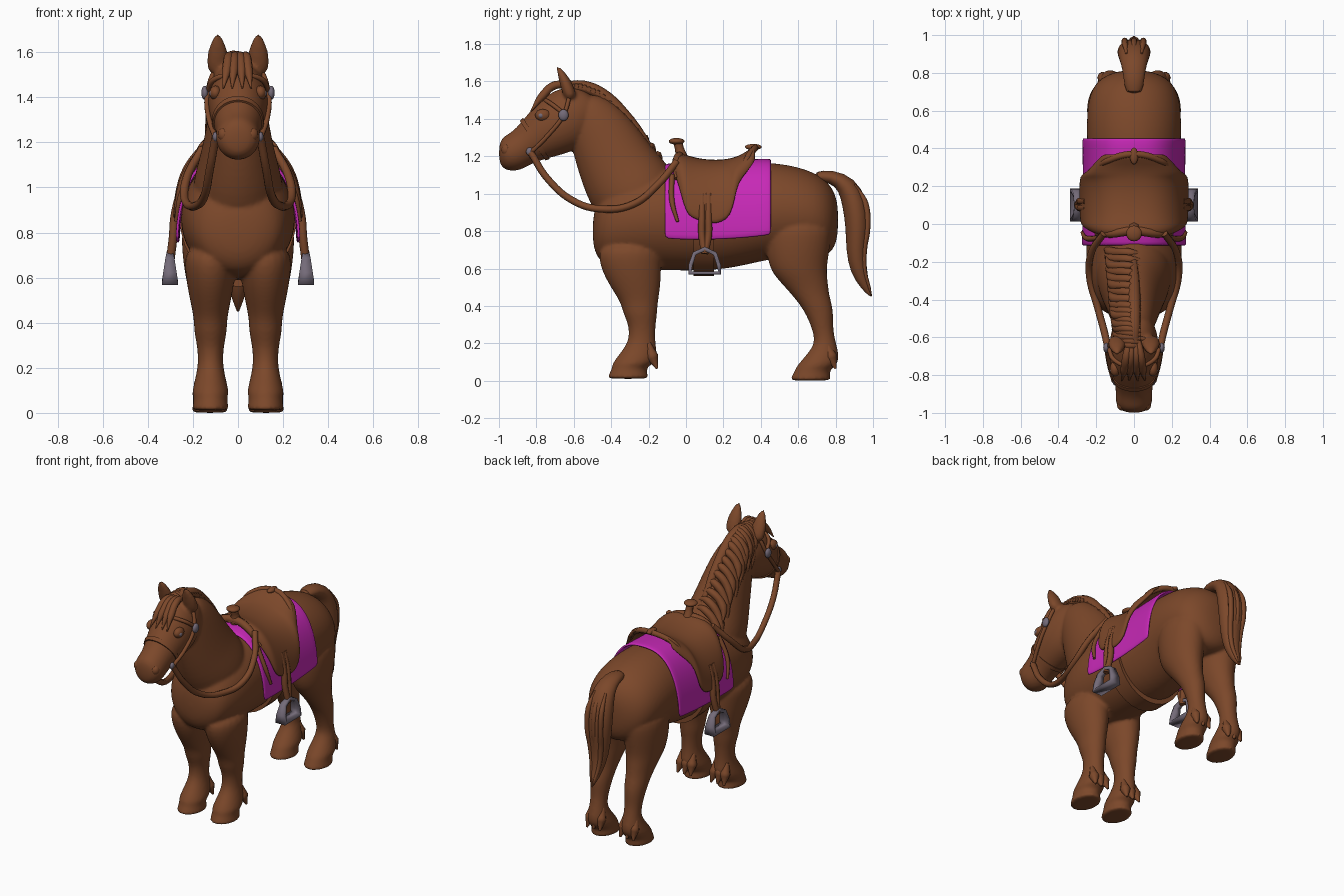
import bpy, bmesh
from math import sin, cos, pi, radians, hypot
from mathutils import Vector, Matrix

cube = bpy.data.objects.get("Cube")
if cube:
    bpy.data.objects.remove(cube)


def material(name, rgb):
    m = bpy.data.materials.new(name)
    m.use_nodes = True
    m.diffuse_color = (*rgb, 1)
    m.node_tree.nodes["Principled BSDF"].inputs["Base Color"].default_value = (*rgb, 1)
    return m


BROWN = material("chestnut brown", (.2, .064, .023))
MAGENTA = material("magenta cloth", (.57, .022, .47))
GREY = material("dull steel", (.175, .147, .19))


def select(ob):
    bpy.ops.object.select_all(action='DESELECT')
    ob.select_set(True)
    bpy.context.view_layer.objects.active = ob


def smooth(ob):
    select(ob)
    bpy.ops.object.shade_smooth_by_angle(angle=radians(50))


def finish(name, bm, mat, subsurf=0, thick=0):
    bmesh.ops.recalc_face_normals(bm, faces=bm.faces)
    me = bpy.data.meshes.new(name)
    bm.to_mesh(me)
    bm.free()
    me.materials.append(mat)
    ob = bpy.data.objects.new(name, me)
    bpy.context.collection.objects.link(ob)
    smooth(ob)
    if thick:
        mod = ob.modifiers.new("Thickness", 'SOLIDIFY')
        mod.thickness, mod.offset = thick, 0
    if subsurf:
        mod = ob.modifiers.new("Rounding", 'SUBSURF')
        mod.levels = mod.render_levels = subsurf
    return ob


def loft(bm, secs, normal=None, x=0, n=20):
    """Closed skin through ellipses given as (y, z, half depth, half width)."""
    rings = []
    for i, (y, z, t, w) in enumerate(secs):
        a, b = secs[max(i - 1, 0)], secs[min(i + 1, len(secs) - 1)]
        dy, dz = b[0] - a[0], b[1] - a[1]
        length = hypot(dy, dz) or 1
        ny, nz = normal or (-dz / length, dy / length)
        rings.append([bm.verts.new((x + w * cos(k * 2 * pi / n),
                                    y + ny * t * sin(k * 2 * pi / n),
                                    z + nz * t * sin(k * 2 * pi / n))) for k in range(n)])
    for r, s in zip(rings, rings[1:]):
        for k in range(n):
            bm.faces.new((r[k], r[k - 1], s[k - 1], s[k]))
    bm.faces.new(rings[0])
    bm.faces.new(rings[-1])


def band(name, secs, normal=None, subsurf=0):
    bm = bmesh.new()
    loft(bm, secs, normal, n=32)
    finish(name, bm, BROWN, subsurf)


def strand(name, pts, r, taper=(1,)):
    """Rounded brown cord through points, its radius following the taper."""
    cu = bpy.data.curves.new(name, 'CURVE')
    cu.dimensions, cu.bevel_depth, cu.bevel_resolution = '3D', r, 2
    cu.resolution_u, cu.use_fill_caps = 6, True
    sp = cu.splines.new('BEZIER')
    sp.bezier_points.add(len(pts) - 1)
    for i, (bp, p) in enumerate(zip(sp.bezier_points, pts)):
        bp.co = p
        bp.handle_left_type = bp.handle_right_type = 'AUTO'
        bp.radius = taper[min(i, len(taper) - 1)]
    ob = bpy.data.objects.new(name, cu)
    bpy.context.collection.objects.link(ob)
    cu.materials.append(BROWN)
    select(ob)
    bpy.ops.object.convert(target='MESH')
    smooth(bpy.context.object)


def ball(name, loc, size, mat=BROWN):
    bm = bmesh.new()
    bmesh.ops.create_uvsphere(bm, u_segments=16, v_segments=10, radius=1,
                              matrix=Matrix.Translation(loc) @ Matrix.Diagonal((*size, 1)))
    finish(name, bm, mat)


def drape(name, rows, mat, thick):
    """Cloth hung over the back; rows are (y, top z, half width, hem z)."""
    bm, grid, n = bmesh.new(), [], 24
    for y, top, hw, hem in rows:
        row = []
        for k in range(n + 1):
            a = (k / n - .5) * pi
            side = 1 if a > 0 else -1
            row.append(bm.verts.new((side * hw * abs(sin(a)) ** .75, y, hem + (top - hem) * cos(a))))
        grid.append(row)
    for r, s in zip(grid, grid[1:]):
        for k in range(n):
            bm.faces.new((r[k], r[k + 1], s[k + 1], s[k]))
    finish(name, bm, mat, 1, thick)


# Horse body: torso, neck, head, ears and legs fused into one skin
bm = bmesh.new()
loft(bm, [(-.5, .8, .07, .06), (-.47, .81, .17, .17), (-.4, .84, .24, .22), (-.25, .86, .27, .262),
          (-.05, .87, .285, .253), (.2, .875, .29, .25), (.4, .905, .268, .25), (.55, .91, .25, .256),
          (.7, .885, .23, .24), (.78, .86, .185, .175), (.815, .86, .09, .07)], (0, 1))
loft(bm, [(-.2, .9, .22, .2), (-.29, 1.02, .24, .205), (-.365, 1.14, .215, .165),
          (-.445, 1.31, .185, .135), (-.52, 1.43, .14, .11), (-.58, 1.49, .08, .08)])
loft(bm, [(-.48, 1.49, .06, .06), (-.53, 1.46, .13, .105), (-.6, 1.42, .17, .13), (-.7, 1.36, .165, .138),
          (-.8, 1.295, .125, .112), (-.87, 1.25, .1, .095), (-.93, 1.215, .104, .102),
          (-.975, 1.2, .083, .085), (-1, 1.2, .045, .04)])
for s in (-1, 1):
    loft(bm, [(-.61, 1.5, .035, .045), (-.635, 1.57, .035, .05), (-.66, 1.63, .025, .038),
              (-.69, 1.685, .006, .008)], x=s * .09)
    # Front leg: hoof, coronet lip, fetlock, knee, forearm
    loft(bm, [(-.31, .01, .11, .082), (-.31, .02, .11, .082), (-.305, .07, .09, .072), (-.288, .085, .11, .084),
              (-.26, .13, .108, .074), (-.243, .18, .084, .062), (-.235, .23, .07, .055), (-.235, .3, .073, .06),
              (-.245, .36, .092, .074), (-.25, .42, .1, .074), (-.27, .5, .135, .092),
              (-.3, .62, .17, .115), (-.3, .75, .17, .12)], (1, 0), s * .122)
    # Hind leg: hoof, coronet lip, fetlock, hock, thigh
    loft(bm, [(.665, 0, .108, .08), (.665, .01, .108, .08), (.675, .06, .092, .072), (.7, .08, .108, .082),
              (.728, .13, .092, .07), (.742, .18, .066, .058), (.742, .22, .056, .052), (.73, .28, .056, .054),
              (.71, .38, .08, .068), (.665, .46, .1, .075), (.63, .53, .13, .09),
              (.595, .6, .155, .11), (.6, .75, .18, .13), (.61, .88, .17, .12)], (1, 0), s * .125)
body = finish("horse_body", bm, BROWN, 2)
remesh = body.modifiers.new("Fuse", 'REMESH')
remesh.mode, remesh.voxel_size, remesh.use_smooth_shade = 'VOXEL', .01, True
relax = body.modifiers.new("Relax", 'SMOOTH')
relax.factor, relax.iterations = .5, 4

# Tail with strands
tail = [(.68, 1.09, .03, .045), (.78, 1.095, .035, .055), (.86, 1.05, .055, .07), (.905, .95, .07, .088),
        (.92, .82, .065, .088), (.91, .7, .055, .07), (.92, .59, .045, .05), (.96, .5, .025, .025), (.99, .45, .005, .005)]
band("tail", tail, subsurf=1)
for x in (-.05, 0, .05):
    strand("tail_strand", [(x * w * 11, y + t * .75, z) for y, z, t, w in tail[2:]], .017, (.4, 1, 1, 1, .8, .5, .1))

# Mane: crest and locks lying over one side
crest = [(-.64, 1.57), (-.55, 1.57), (-.45, 1.53), (-.3, 1.385), (-.15, 1.19)]
strand("mane_crest", [(0, y, z) for y, z in crest], .035, (.8, 1, 1, .9, .3))
count = 18
for i in range(count):
    f = i / (count - 1) * (len(crest) - 1.01)
    k = int(f)
    y, z = Vector(crest[k]).lerp(Vector(crest[k + 1]), f - k)
    drop = .2 + .05 * sin(i * 2.4)
    out = .1 + .06 * i / count
    strand("mane_lock", [(.035, y - .01, z + .005), (-.03, y, z + .012), (-out * .8, y + .005, z - drop * .4),
                         (-out, y + .05, z - drop)], .026, (.5, .9, 1, .1))

# Forelock
for x in (-.05, -.02, .015, .045):
    strand("forelock", [(x * .4, -.6, 1.57), (x * .8, -.7, 1.58), (x, -.77, 1.52), (x * 1.3, -.83, 1.44)],
           .022, (.7, 1, 1, .15))

# Saddle blanket
drape("saddle_blanket", [(-.115, 1.15, .272, .76), (-.08, 1.16, .269, .755), (.1, 1.17, .265, .75),
                         (.3, 1.178, .265, .76), (.43, 1.182, .267, .775), (.455, 1.18, .267, .78)], MAGENTA, .014)

# Saddle: seat and square flaps in one shell, then rolls and horn
drape("saddle", [(-.06, 1.185, .16, 1.12), (-.035, 1.205, .22, 1.05), (-.01, 1.2, .265, .94), (.01, 1.195, .276, .88),
                 (.06, 1.18, .278, .86), (.13, 1.172, .28, .835), (.19, 1.172, .28, .845), (.24, 1.18, .279, .88),
                 (.258, 1.185, .268, .97), (.275, 1.19, .235, 1.06), (.32, 1.21, .2, 1.11), (.37, 1.25, .15, 1.18)],
      BROWN, .02)
strand("cantle_roll", [(-.2, .29, 1.12), (-.14, .335, 1.2), (0, .37, 1.245), (.14, .335, 1.2), (.2, .29, 1.12)],
       .018, (.4, 1, 1, 1, .4))
ball("cantle_knob", (0, .36, 1.25), (.022, .045, .016))
strand("pommel_roll", [(-.2, -.05, 1.08), (-.12, -.05, 1.17), (0, -.035, 1.2), (.12, -.05, 1.17), (.2, -.05, 1.08)],
       .026, (.5, .9, 1, .9, .5))
strand("saddle_horn", [(0, -.02, 1.18), (0, -.035, 1.24), (0, -.045, 1.28)], .03, (1.2, .8, .8))
ball("horn_cap", (0, -.05, 1.28), (.042, .042, .018))
band("girth", [(.04, .865, .305, .258), (.15, .865, .305, .258)], (0, 1))

# Bridle noseband
band("noseband", [(-.8, 1.296, .132, .116), (-.82, 1.283, .125, .112)])

for s in (-1, 1):
    # Stirrup leather, frame and tread
    for y in (.085, .12):
        strand("stirrup_leather", [(s * .25, y, 1.0), (s * .281, y, .87), (s * .288, y, .78), (s * .3, .1, .68)], .019)
    bm, loop = bmesh.new(), []
    for y, z, w in [(.02, .575, .036), (.025, .62, .03), (.045, .68, .02), (.1, .705, .014),
                    (.155, .68, .02), (.175, .62, .03), (.18, .575, .036)]:
        loop.append([bm.verts.new((s * .302 + e * w, y, z)) for e in (-1, 1)])
    for a, b in zip(loop, loop[1:] + loop[:1]):
        bm.faces.new((a[0], a[1], b[1], b[0]))
    finish("stirrup", bm, GREY, 0, .022)
    # Reins and hanging saddle strings
    strand("rein", [(s * .1, -.83, 1.22), (s * .125, -.74, 1.08), (s * .15, -.6, .96), (s * .19, -.45, .918),
                    (s * .235, -.28, .945), (s * .225, -.15, 1.05), (s * .16, -.05, 1.17)], .019)
    strand("saddle_string", [(s * .19, -.075, 1.1), (s * .253, -.075, .96), (s * .275, -.045, .85)], .014, (1, 1, .6))
    # Cheek straps, buckles, bit and eyes
    strand("cheek_strap", [(0, -.6, 1.575), (s * .09, -.62, 1.53), (s * .134, -.655, 1.42),
                           (s * .13, -.74, 1.31), (s * .1, -.83, 1.22)], .012)
    strand("brow_band", [(s * .135, -.655, 1.43), (s * .105, -.72, 1.48), (0, -.765, 1.505)], .012)
    ball("bridle_buckle", (s * .147, -.655, 1.42), (.016, .027, .031), GREY)
    ball("bit_ring", (s * .1, -.835, 1.225), (.013, .02, .022), GREY)
    ball("eyelid", (s * .1, -.765, 1.42), (.027, .042, .032))
    ball("eye", (s * .112, -.775, 1.418), (.017, .017, .016), GREY)
    ball("nostril_rim", (s * .062, -.96, 1.235), (.028, .028, .032))
    # Feathered tufts behind the fetlocks
    for y in (-.18, .775):
        for dx in (-.04, 0, .04):
            strand("fetlock_tuft", [(s * .123 + dx, y - .02, .2), (s * .123 + dx, y, .13),
                                    (s * .123 + dx * 1.2, y + .025, .065)], .032, (.4, 1, .2))
